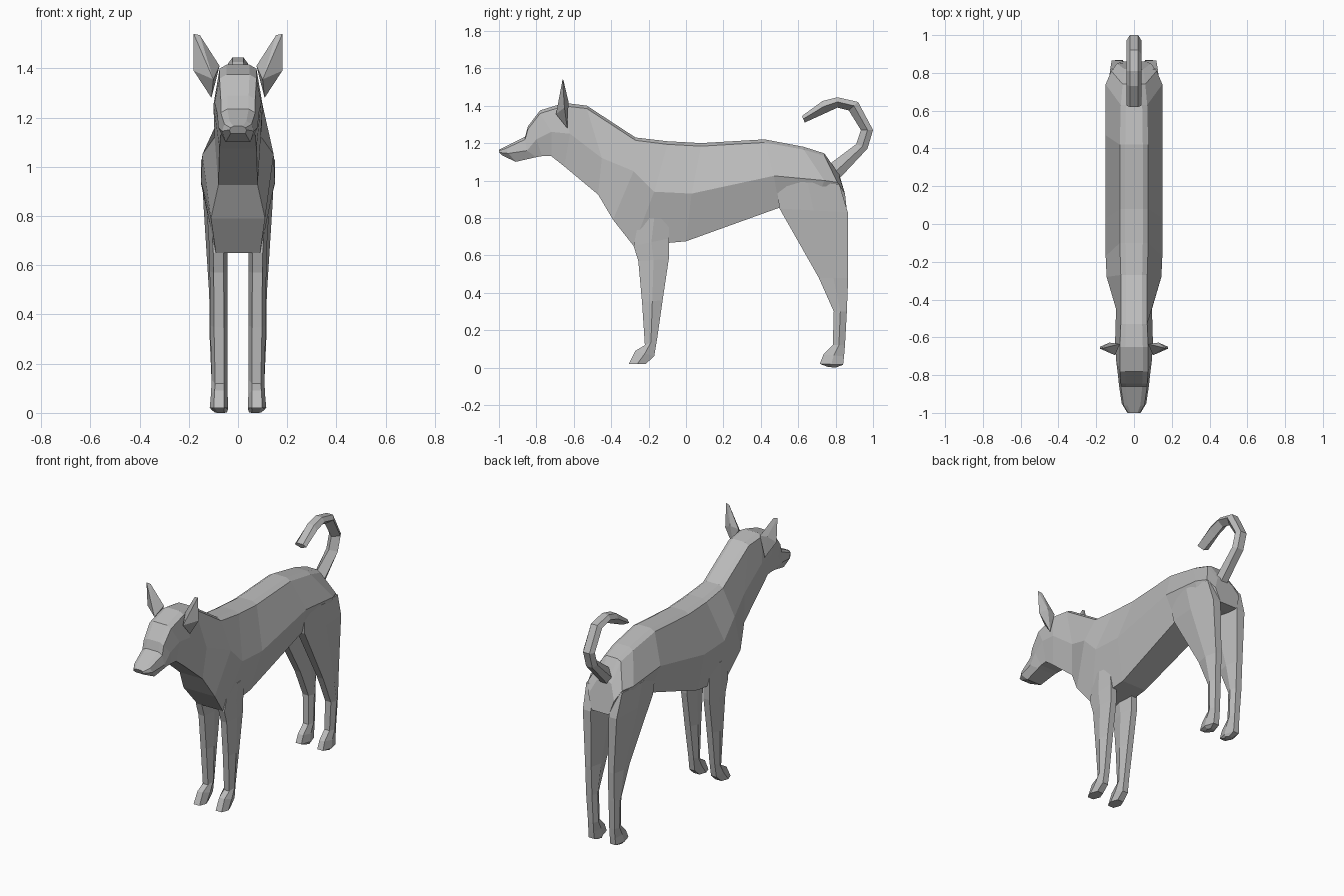
import bpy
import bmesh
from mathutils import Vector

coat = bpy.data.materials.new("grey coat")
coat.diffuse_color = (0.5, 0.5, 0.5, 1)


def finish(name, bm):
    bmesh.ops.recalc_face_normals(bm, faces=bm.faces)
    mesh = bpy.data.meshes.new(name)
    bm.to_mesh(mesh)
    bm.free()
    mesh.materials.append(coat)
    obj = bpy.data.objects.new(name, mesh)
    bpy.context.collection.objects.link(obj)
    return obj


def loft(name, rings):
    """Skin a list of equal-sized rings and cap both ends."""
    bm = bmesh.new()
    rows = [[bm.verts.new(p) for p in ring] for ring in rings]
    n = len(rows[0])
    for a, b in zip(rows, rows[1:]):
        for i in range(n):
            j = (i + 1) % n
            bm.faces.new((a[i], a[j], b[j], b[i]))
    bm.faces.new(rows[0])
    bm.faces.new(rows[-1])
    return finish(name, bm)


def mirror_x(obj):
    obj.modifiers.new("mirror", 'MIRROR').use_axis[0] = True


# Head, neck and torso: (y, z, half width) of the back edge, flank and belly
stations = [
    ((-1.0, 1.165, .03), (-1.0, 1.15, .035), (-.985, 1.135, .03)),
    ((-.96, 1.185, .055), (-.95, 1.145, .065), (-.91, 1.10, .05)),
    ((-.86, 1.235, .07), (-.85, 1.16, .08), (-.80, 1.125, .06)),
    ((-.845, 1.29, .07), (-.80, 1.22, .085), (-.77, 1.13, .065)),
    ((-.78, 1.375, .075), (-.72, 1.26, .095), (-.72, 1.13, .07)),
    ((-.65, 1.415, .075), (-.62, 1.25, .10), (-.65, 1.075, .075)),
    ((-.53, 1.40, .07), (-.45, 1.12, .095), (-.47, .925, .08)),
    ((-.27, 1.23, .07), (-.28, 1.05, .145), (-.39, .79, .11)),
    ((-.10, 1.21, .075), (-.17, .94, .15), (-.28, .65, .09)),
    ((.08, 1.20, .075), (.03, .93, .15), (0, .675, .085)),
    ((.42, 1.22, .075), (.47, 1.025, .15), (.50, .855, .10)),
    ((.63, 1.18, .07), (.74, 1.0, .15), (.68, .85, .09)),
    ((.74, 1.145, .06), (.81, .99, .12), (.79, .84, .07)),
    ((.82, 1.03, .05), (.85, .93, .09), (.86, .84, .06)),
]
rings = []
for (ty, tz, tw), (my, mz, mw), (by, bz, bw) in stations:
    half = [(.62 * tw, ty, tz), (tw, ty, tz - .22 * tw), (mw, my, mz), (bw, by, bz)]
    rings.append(half + [(-x, y, z) for x, y, z in reversed(half)])
loft("body", rings)


# Legs: front y, z, back y, z, inner x, outer x for each hexagonal section
def leg(name, rows):
    rings = []
    for yf, zf, yb, zb, xi, xo in rows:
        ym, zm, q = (yf + yb) / 2, (zf + zb) / 2, (xo - xi) * .22
        rings.append([(xi + q, yf, zf), (xo - q, yf, zf), (xo, ym, zm),
                      (xo - q, yb, zb), (xi + q, yb, zb), (xi, ym, zm)])
    mirror_x(loft(name, rings))


leg("front_leg", [
    (-.25, .80, -.09, .80, .05, .125),
    (-.28, .65, -.09, .69, .042, .117),
    (-.255, .57, -.092, .58, .042, .115),
    (-.235, .35, -.125, .36, .042, .113),
    (-.22, .12, -.155, .15, .042, .107),
    (-.27, .09, -.17, .06, .042, .11),
    (-.305, .02, -.215, .02, .04, .115),
])
leg("back_leg", [
    (.48, 1.0, .82, .98, .05, .147),
    (.50, .85, .865, .83, .042, .14),
    (.71, .48, .867, .48, .042, .117),
    (.79, .30, .86, .30, .042, .115),
    (.785, .12, .85, .12, .042, .107),
    (.735, .07, .845, .06, .042, .108),
    (.715, .02, .84, .015, .04, .112),
    (.76, .003, .80, 0, .045, .095),
])

# Ears: thin upright wedges
bm = bmesh.new()
for p in [(.18, -.66, 1.54), (.155, -.655, 1.535), (.18, -.65, 1.39), (.108, -.635, 1.28),
          (.075, -.635, 1.41), (.10, -.695, 1.355), (.13, -.628, 1.42)]:
    bm.verts.new(p)
bmesh.ops.convex_hull(bm, input=bm.verts)
mirror_x(finish("ear", bm))

# Tail: outer and inner edge of the curl, pentagonal section
curl = [((.82, 1.01), (.77, 1.09)), ((.97, 1.17), (.91, 1.195)), ((1.0, 1.27), (.935, 1.27)),
        ((.92, 1.42), (.87, 1.375)), ((.81, 1.445), (.81, 1.39)),
        ((.73, 1.425), (.745, 1.36)), ((.62, 1.345), (.635, 1.31))]
rings = []
for outer, inner in curl:
    o, i = Vector((0, *outer)), Vector((0, *inner))
    m = o.lerp(i, .45)
    rings.append([o + Vector((-.022, 0, 0)), o + Vector((.022, 0, 0)),
                  m + Vector((.04, 0, 0)), i, m - Vector((.04, 0, 0))])
loft("tail", rings)
